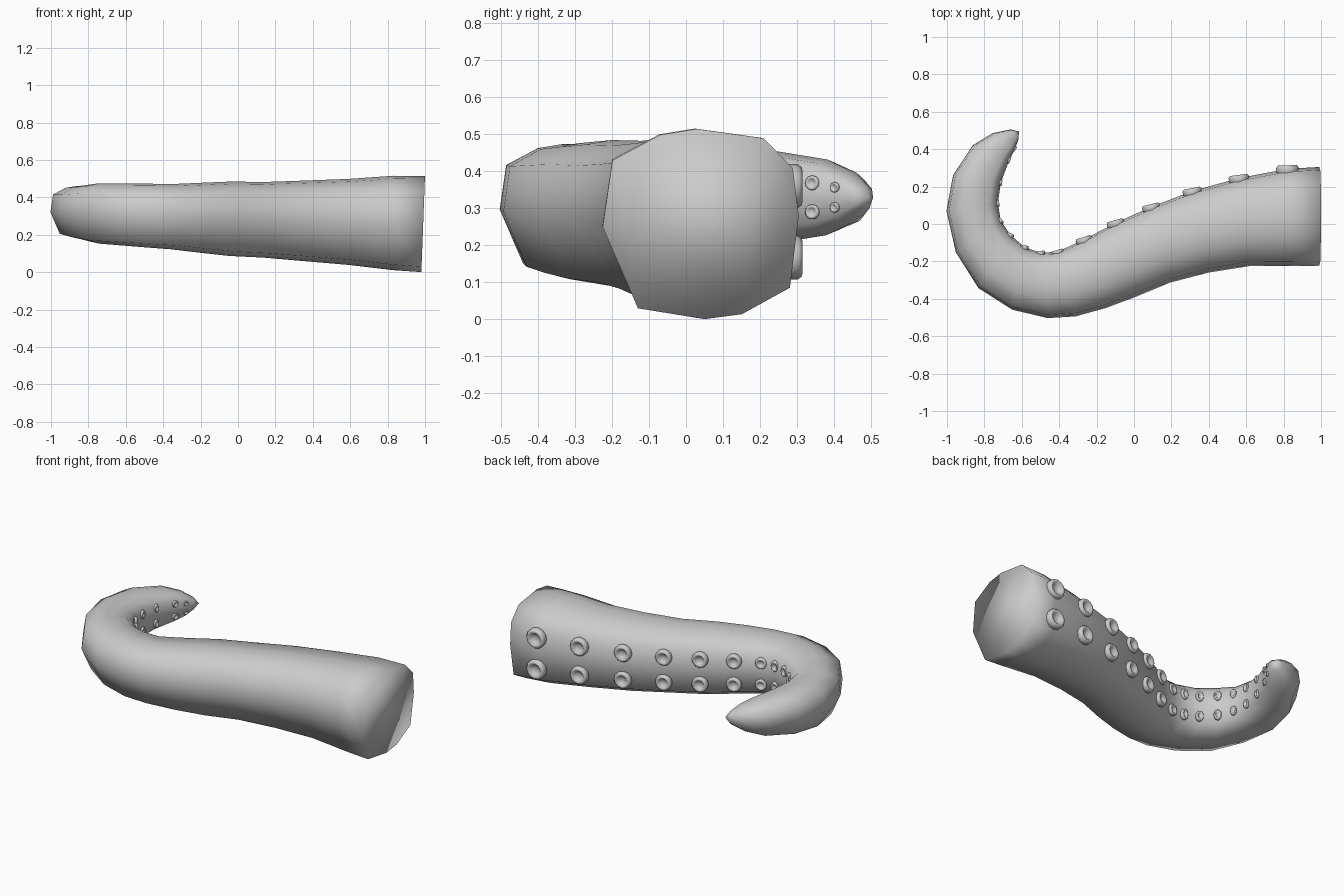
import bpy
import bmesh
from math import cos, sin, pi
from mathutils import Vector

default_cube = bpy.data.objects.get("Cube")
if default_cube:
    bpy.data.objects.remove(default_cube, do_unlink=True)

grey = bpy.data.materials.new("soft_grey")
grey.use_nodes = True
colour = (0.6, 0.6, 0.6, 1)
grey.diffuse_color = colour
grey.node_tree.nodes["Principled BSDF"].inputs["Base Color"].default_value = colour

# Stations along the arm: inner edge point, then outer edge point
STATIONS = [
    (.99, .31, .99, -.22), (.82, .30, .84, -.22), (.56, .25, .62, -.22),
    (.31, .18, .40, -.255), (.09, .095, .19, -.31), (-.10, .01, .01, -.385),
    (-.27, -.08, -.15, -.445), (-.41, -.145, -.31, -.49), (-.50, -.15, -.46, -.5),
    (-.585, -.12, -.65, -.455), (-.66, -.055, -.83, -.34), (-.71, .02, -.95, -.15),
    (-.725, .11, -1, .07), (-.71, .22, -.965, .26), (-.665, .34, -.86, .42),
    (-.635, .40, -.755, .485), (-.618, .45, -.66, .505),
]
# Uneven cross-section: inward offset and height, relative to the radius
SECTION = [
    (-.43, .91), (-.06, .97), (.62, .875), (.92, .57), (.98, .08), (.89, -.65),
    (.4, -.92), (.02, -.97), (-.66, -.86), (-1.02, -.03), (-.92, .65),
]
# Sucker outline turned around its axis: radius and height, with a hollow bowl
SUCKER = [(.85, -.45), (1, -.2), (1, .22), (.85, .42), (.65, .4), (.45, .15), (.2, .05)]
SIDES = 12
UP = Vector((0, 0, 1))


def station_frame(index):
    """Centre, inward direction and radius of one station."""
    ix, iy, ox, oy = STATIONS[index]
    height = min(.33, .258 + .0056 * index)
    inner, outer = Vector((ix, iy, height)), Vector((ox, oy, height))
    span = inner - outer
    return (inner + outer) / 2, span.normalized(), span.length / 2


def bridge(bm, a, b):
    """Join two rings of equal size with quads."""
    for i in range(len(a)):
        j = (i + 1) % len(a)
        bm.faces.new((a[i], a[j], b[j], b[i]))


def finish(bm, name):
    """Turn the mesh into a named, smooth object."""
    bmesh.ops.recalc_face_normals(bm, faces=bm.faces[:])
    mesh = bpy.data.meshes.new(name)
    bm.to_mesh(mesh)
    bm.free()
    mesh.materials.append(grey)
    mesh.shade_smooth()
    obj = bpy.data.objects.new(name, mesh)
    bpy.context.collection.objects.link(obj)
    return obj


# Curling arm, lofted through the stations
bm = bmesh.new()
rings = []
for index in range(len(STATIONS)):
    centre, inward, radius = station_frame(index)
    ring = []
    for u, w in SECTION:
        point = centre + inward * u * radius + UP * w * radius
        if index == 0:
            point.x += .01 * w
        ring.append(bm.verts.new(point))
    rings.append(ring)
for a, b in zip(rings, rings[1:]):
    bridge(bm, a, b)
bm.faces.new(rings[0])
tip = bm.verts.new((-.615, .495, .33))
for i, vert in enumerate(rings[-1]):
    bm.faces.new((vert, rings[-1][i - 1], tip))
finish(bm, "arm")


def add_sucker(name, centre, axis, size, squash):
    """Round cup facing along the axis, narrowed along the arm."""
    along = axis.cross(UP)
    bm = bmesh.new()
    rings = []
    for r, h in SUCKER:
        ring = []
        for k in range(SIDES):
            angle = 2 * pi * k / SIDES
            offset = along * cos(angle) * squash + UP * sin(angle)
            ring.append(bm.verts.new(centre + (offset * r + axis * h) * size))
        rings.append(ring)
    for a, b in zip(rings, rings[1:]):
        bridge(bm, a, b)
    bm.faces.new(rings[0])
    bm.faces.new(rings[-1])
    finish(bm, name)


# Two rows of suckers along the inside of the curl
for index in range(1, len(STATIONS) - 1):
    centre, inward, radius = station_frame(index)
    squash = .7 if 7 < index < 14 else 1
    size = radius * (.23 if index < 7 else .19)
    for row, side in (("upper", 1), ("lower", -1)):
        spot = centre + inward * radius * .955 + UP * side * radius * .37
        add_sucker(f"{row}_sucker_{index}", spot, inward, size, squash)
